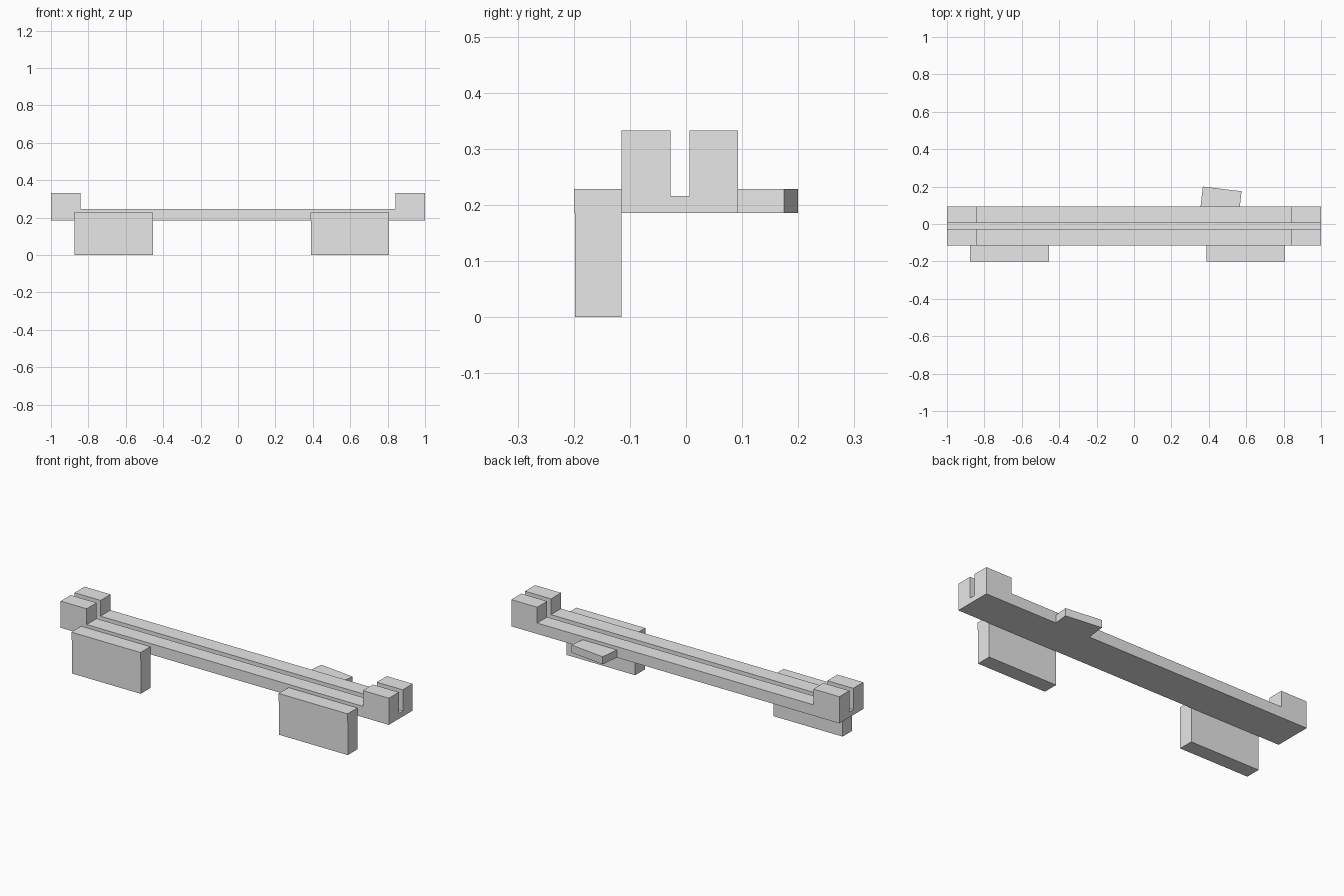
import bpy
import bmesh

cube = bpy.data.objects.get("Cube")
if cube:
    bpy.data.objects.remove(cube, do_unlink=True)

grey = bpy.data.materials.new("light grey")
grey.use_nodes = True
grey.diffuse_color = (0.8, 0.8, 0.8, 1)
grey.node_tree.nodes["Principled BSDF"].inputs["Base Color"].default_value = (0.8, 0.8, 0.8, 1)


def extrude_profile(name, points, offset):
    """Closed solid made by pushing a flat outline along an offset."""
    bm = bmesh.new()
    face = bm.faces.new([bm.verts.new(p) for p in points])
    result = bmesh.ops.extrude_face_region(bm, geom=[face], use_keep_orig=True)
    moved = [v for v in result["geom"] if isinstance(v, bmesh.types.BMVert)]
    bmesh.ops.translate(bm, verts=moved, vec=offset)
    bmesh.ops.recalc_face_normals(bm, faces=bm.faces)
    mesh = bpy.data.meshes.new(name)
    bm.to_mesh(mesh)
    bm.free()
    mesh.materials.append(grey)
    obj = bpy.data.objects.new(name, mesh)
    bpy.context.collection.objects.link(obj)
    return obj


def box(name, x0, x1, y0, y1, z0, z1):
    outline = [(x0, y0, z0), (x1, y0, z0), (x1, y1, z0), (x0, y1, z0)]
    return extrude_profile(name, outline, (0, 0, z1 - z0))


FRONT, BACK = -0.115, 0.093          # rail sides
SLOT_FRONT, SLOT_BACK = -0.028, 0.006
BASE, SLOT_FLOOR, RAIL_TOP, END_TOP = 0.186, 0.216, 0.246, 0.333
TAB_TOP = 0.228


def slotted(name, x0, x1, top):
    """Length of rail with the slot running along its top."""
    outline = [(FRONT, BASE), (BACK, BASE), (BACK, top), (SLOT_BACK, top),
               (SLOT_BACK, SLOT_FLOOR), (SLOT_FRONT, SLOT_FLOOR),
               (SLOT_FRONT, top), (FRONT, top)]
    return extrude_profile(name, [(x0, y, z) for y, z in outline], (x1 - x0, 0, 0))


# Slotted rail with a raised block at each end
slotted("rail", -0.842, 0.842, RAIL_TOP)
slotted("right_end_block", -1, -0.842, END_TOP)
slotted("left_end_block", 0.842, 1, END_TOP)

# Front mounting tabs with hanging plates
for side, x0, x1 in (("right", -0.876, -0.454), ("left", 0.388, 0.808)):
    box(side + "_front_tab", x0, x1, -0.2, FRONT, BASE, TAB_TOP)
    box(side + "_front_plate", x0 + 0.002, x1, -0.198, FRONT, 0, BASE)

# Skewed tab on the back
extrude_profile("back_tab", [(0.356, BACK, BASE), (0.566, BACK, BASE),
                             (0.575, 0.175, BASE), (0.368, 0.2, BASE)],
                (0, 0, TAB_TOP - BASE))
